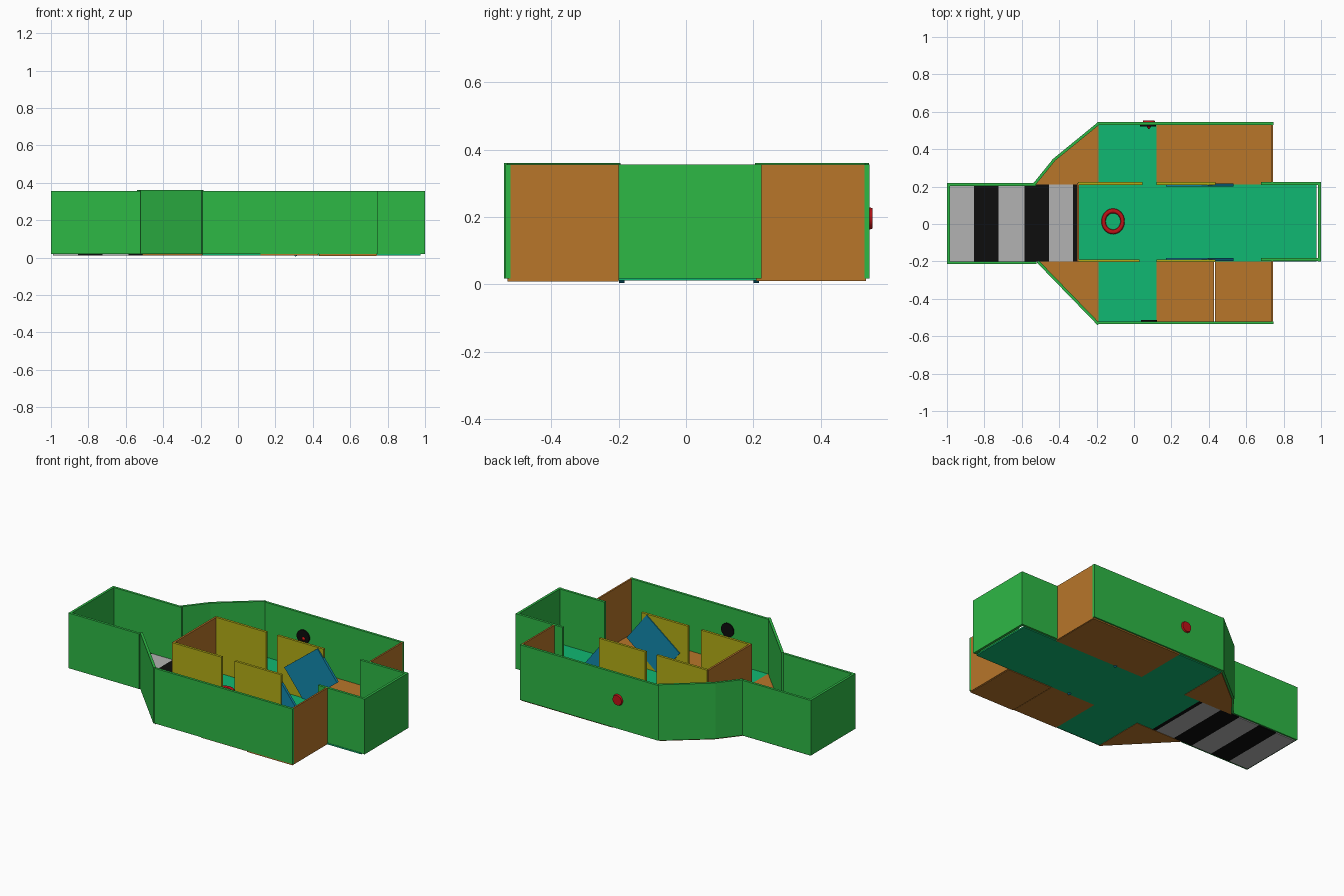
import bpy, bmesh
from math import atan2, hypot, pi
from mathutils import Matrix, Vector

if "Cube" in bpy.data.objects:
    bpy.data.objects.remove(bpy.data.objects["Cube"])


def material(name, r, g, b):
    m = bpy.data.materials.new(name)
    m.diffuse_color = (r, g, b, 1)
    m.use_nodes = True
    m.node_tree.nodes["Principled BSDF"].inputs["Base Color"].default_value = m.diffuse_color
    return m


GREEN = material("green", 0.027, 0.48, 0.06)
ORANGE = material("orange", 0.48, 0.18, 0.023)
TEAL = material("teal", 0.005, 0.48, 0.17)
OLIVE = material("olive", 0.45, 0.42, 0.008)
BLUE = material("blue", 0.006, 0.25, 0.42)
RED = material("red", 0.52, 0.006, 0.008)
GREY = material("grey", 0.45, 0.45, 0.45)
BLACK = material("black", 0.004, 0.004, 0.004)


def finish(name, bm, mat):
    bmesh.ops.recalc_face_normals(bm, faces=bm.faces)
    me = bpy.data.meshes.new(name)
    bm.to_mesh(me)
    bm.free()
    me.materials.append(mat)
    ob = bpy.data.objects.new(name, me)
    bpy.context.collection.objects.link(ob)
    return ob


def block(name, size, matrix, mat):
    bm = bmesh.new()
    bmesh.ops.create_cube(bm, size=1, matrix=matrix @ Matrix.Diagonal((*size, 1)))
    return finish(name, bm, mat)


def box(name, x0, x1, y0, y1, z0, z1, mat):
    centre = Vector((x0 + x1, y0 + y1, z0 + z1)) / 2
    return block(name, (x1 - x0, y1 - y0, z1 - z0), Matrix.Translation(centre), mat)


def wall(name, a, b, mat=GREEN, z0=0.018, z1=0.356, t=0.015):
    """Upright panel whose centre line runs from a to b."""
    dx, dy = b[0] - a[0], b[1] - a[1]
    m = Matrix.Translation(((a[0] + b[0]) / 2, (a[1] + b[1]) / 2, (z0 + z1) / 2))
    return block(name, (hypot(dx, dy), t, z1 - z0), m @ Matrix.Rotation(atan2(dy, dx), 4, 'Z'), mat)


def slab(name, pts, z0, z1, mat):
    """Flat plate with a polygon outline."""
    bm = bmesh.new()
    f = bm.faces.new([bm.verts.new((x, y, z0)) for x, y in pts])
    top = bmesh.ops.extrude_face_region(bm, geom=[f])["geom"]
    bmesh.ops.translate(bm, vec=(0, 0, z1 - z0), verts=[v for v in top if isinstance(v, bmesh.types.BMVert)])
    return finish(name, bm, mat)


def disc(name, centre, r1, r2, depth, mat):
    """Round plate or cone along y; r1 faces -y."""
    bm = bmesh.new()
    m = Matrix.Translation(centre) @ Matrix.Rotation(-pi / 2, 4, 'X')
    bmesh.ops.create_cone(bm, cap_ends=True, segments=32, radius1=r1, radius2=r2, depth=depth, matrix=m)
    return finish(name, bm, mat)


# Striped entrance floor
edges = [-0.99, -0.855, -0.725, -0.585, -0.455, -0.325, -0.3]
for i, (a, b) in enumerate(zip(edges, edges[1:])):
    box(f"floor_stripe_{i + 1}", a, b, -0.2, 0.21, 0.012, 0.02, BLACK if i % 2 else GREY)

# Teal corridor floors
box("corridor_floor", -0.3, 0.975, -0.2, 0.21, 0.012, 0.02, TEAL)
box("north_passage_floor", -0.19, 0.12, 0.21, 0.53, 0.012, 0.02, TEAL)
box("south_passage_floor", -0.19, 0.12, -0.525, -0.2, 0.012, 0.02, TEAL)

# Orange room floors
box("north_room_floor", 0.12, 0.74, 0.21, 0.535, 0.01, 0.02, ORANGE)
box("south_room_floor_a", 0.12, 0.427, -0.53, -0.2, 0.012, 0.02, ORANGE)
box("south_room_floor_b", 0.433, 0.74, -0.53, -0.2, 0.008, 0.018, ORANGE)
slab("north_corner_floor", [(-0.53, 0.21), (-0.19, 0.21), (-0.19, 0.53), (-0.43, 0.335)], 0.01, 0.02, ORANGE)
slab("south_corner_floor", [(-0.51, -0.2), (-0.19, -0.53), (-0.19, -0.2)], 0.01, 0.02, ORANGE)

# Outer green walls
wall("west_end_wall", (-0.992, -0.214), (-0.992, 0.219))
wall("entrance_north_wall", (-1, 0.212), (-0.525, 0.212))
wall("entrance_south_wall", (-1, -0.207), (-0.52, -0.207))
wall("north_diagonal_wall_a", (-0.535, 0.21), (-0.428, 0.342), z1=0.36)
wall("north_diagonal_wall_b", (-0.435, 0.337), (-0.19, 0.537), z1=0.36)
wall("south_diagonal_wall", (-0.515, -0.2), (-0.19, -0.535), z1=0.36)
wall("north_wall", (-0.195, 0.537), (0.745, 0.537))
wall("south_wall", (-0.2, -0.528), (0.745, -0.528))
wall("exit_north_wall", (0.68, 0.216), (0.99, 0.216))
wall("exit_south_wall", (0.68, -0.19), (0.99, -0.19))
wall("east_end_wall", (0.991, -0.2), (0.991, 0.224))

# Orange cross walls
wall("north_room_end_wall", (0.739, 0.222), (0.739, 0.535), ORANGE, z0=0.012, t=0.01)
wall("south_room_end_wall", (0.739, -0.525), (0.739, -0.195), ORANGE, z0=0.012, t=0.01)
wall("inner_cross_wall", (-0.3, -0.2), (-0.3, 0.218), ORANGE, t=0.012)

# Inner olive walls and tilted blue panels
for side, y, yb, end in (("north", 0.216, 0.209, 0.045), ("south", -0.196, -0.191, 0.03)):
    wall(f"{side}_inner_wall_a", (-0.3, y), (end, y), OLIVE)
    wall(f"{side}_inner_wall_b", (0.12, y), (0.435, y), OLIVE)
    m = Matrix.Translation((0.352, yb, 0.178)) @ Matrix.Rotation(-0.66, 4, 'Y')
    block(f"{side}_tilted_panel", (0.284, 0.016, 0.22), m, BLUE)

# Flat red ring on the floor
bpy.ops.mesh.primitive_torus_add(location=(-0.112, 0.014, 0.026), major_radius=0.053,
                                 minor_radius=0.012, major_segments=40, minor_segments=10)
ring = bpy.context.object
ring.name = "floor_ring"
ring.scale = (0.96, 1.06, 0.7)
ring.data.materials.append(RED)
bpy.ops.object.shade_smooth_by_angle()

# Round wall buttons
disc("north_button_plate", (0.075, 0.526, 0.215), 0.042, 0.042, 0.012, BLACK)
disc("north_button_spike", (0.08, 0.52, 0.205), 0.004, 0.018, 0.022, RED)
disc("north_button_cap", (0.08, 0.546, 0.196), 0.036, 0.03, 0.016, RED)
disc("south_button_plate", (0.08, -0.518, 0.218), 0.042, 0.042, 0.01, BLACK)
